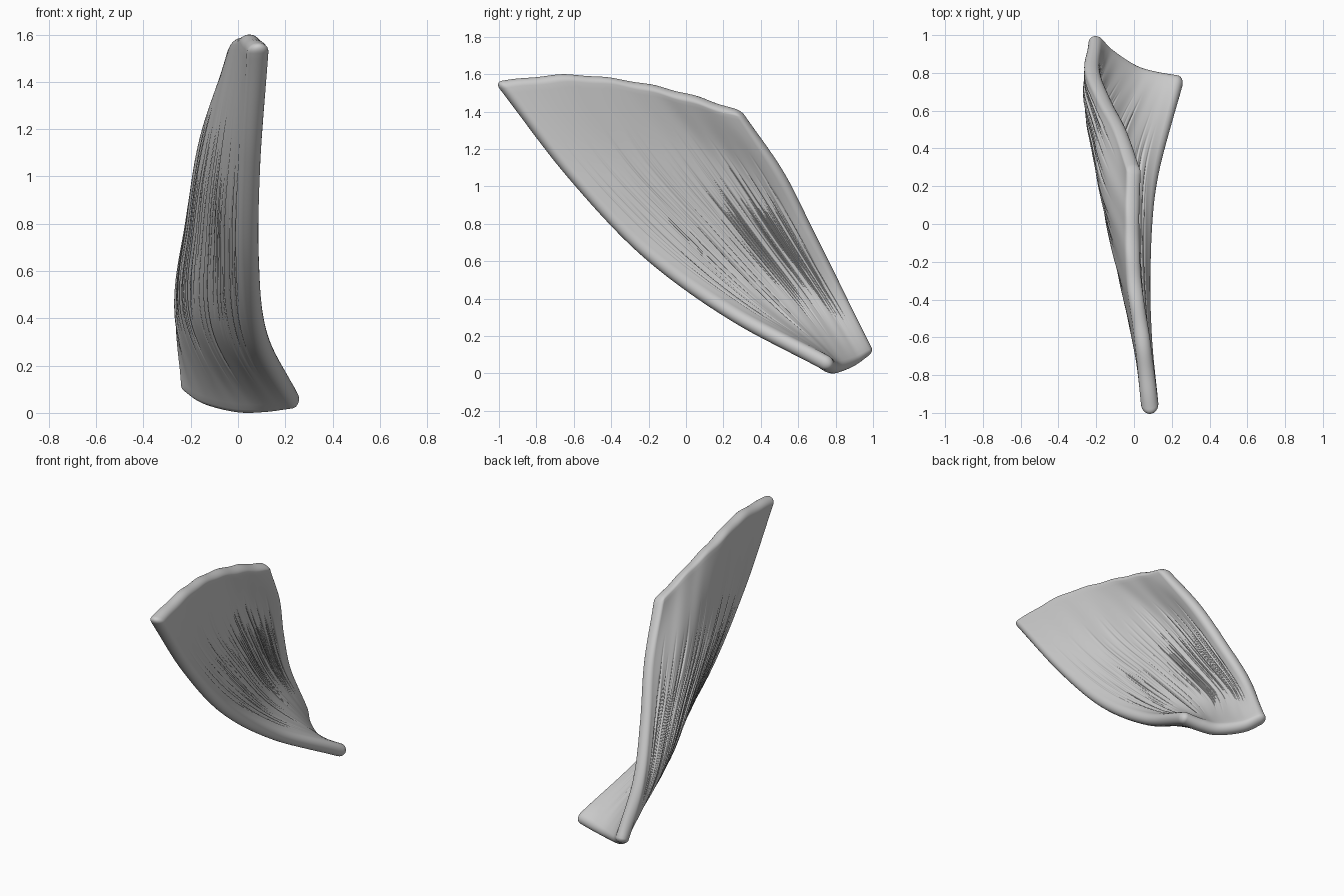
import bpy, bmesh, math, random
from mathutils import Vector

if "Cube" in bpy.data.objects:
    bpy.data.objects.remove(bpy.data.objects["Cube"])

random.seed(4)
R = 0.04           # half thickness of the sheet and radius of its rim
LEN = 1.9          # average fibre length

# Centre surface: rows run from the broad upper edge to the narrow lower end,
# columns from the front edge to the back edge
ROWS = [
    [(.083, -.953, 1.522), (.045, -.62, 1.556), (.0, -.3, 1.53), (-.01, .0, 1.465), (-.003, .28, 1.378)],
    [(.055, -.6, 1.065), (-.03, -.33, 1.12), (-.09, -.05, 1.15), (-.125, .22, 1.14), (-.075, .48, 1.08)],
    [(.047, -.2, .65), (-.07, .02, .74), (-.15, .23, .79), (-.183, .44, .80), (-.16, .645, .76)],
    [(.083, .25, .32), (-.06, .39, .36), (-.17, .53, .41), (-.224, .68, .43), (-.222, .81, .435)],
    [(.22, .742, .055), (.11, .765, .04), (.0, .80, .038), (-.13, .885, .068), (-.203, .957, .112)],
]
GRID = [[Vector(p) for p in row] for row in ROWS]


def spline(pts, t):
    """Catmull-Rom through pts, t from 0 to 1 (slight overshoot allowed)."""
    p = [2 * pts[0] - pts[1]] + pts + [2 * pts[-1] - pts[-2]]
    n = len(pts) - 1
    i = min(max(int(t * n), 0), n - 1)
    f = t * n - i
    a, b, c, d = p[i:i + 4]
    return 0.5 * (2 * b + (c - a) * f + (2 * a - 5 * b + 4 * c - d) * f * f
                  + (3 * b - a - 3 * c + d) * f ** 3)


def surface(u, v):
    return spline([spline(row, v) for row in GRID], u)


def samples(mid, k=6):
    """Pairs (signed rim factor, interior fraction): rounded rims, even middle."""
    rim = [math.cos(i / k * math.pi / 2) for i in range(k)]
    return ([(-a, 0) for a in rim] + [(0, i / mid) for i in range(mid + 1)]
            + [(a, 1) for a in reversed(rim)])


# Thin grooves between fibre bundles: position, start, end, width, depth
grooves = [((k + random.random()) / 56 * .9 + .05, random.uniform(.12, .45), random.uniform(.62, .92),
            random.uniform(.004, .007), random.uniform(.005, .01)) for k in range(56)]


def relief(u, v, side):
    """Height of the fibre bundles, fading out towards the rim."""
    fade = max(0, math.sin(math.pi * u)) * max(0, min(1, 8 * v, 8 * (1 - v)))
    h = .002 * fade * (math.sin(v * 47 + side) + math.sin(v * 29 + 2 * side + u))
    h += .006 * max(0, 1 - 4 * max(u, 0)) * max(0, 1 - 3 * max(v, 0))   # fuller front top corner
    for v0, a, b, w, d in grooves:
        if a < u < b and abs(v - v0) < 3 * w:
            h -= d * math.sin(math.pi * (u - a) / (b - a)) * math.exp(-((v - v0) / w) ** 2)
    return h


# Muscle sheet: two skins that meet in a rounded rim
bm = bmesh.new()
us, vs = samples(60), samples(300)
skins = {1: [], -1: []}
for ru, fu in us:
    rows = {1: [], -1: []}
    for rv, fv in vs:
        a = ru * math.sqrt(1 - rv * rv / 2)      # round the corners
        b = rv * math.sqrt(1 - ru * ru / 2)
        u = fu + R * a / LEN
        v = fv + R * b / (1.26 - .78 * fu)
        e = .004
        n = (surface(u, v + e) - surface(u, v - e)).cross(surface(u + e, v) - surface(u - e, v)).normalized()
        p = surface(u, v)
        p.z += .003 * math.sin(v * 33) * max(0, 1 - 6 * abs(u))   # wavy upper edge
        h = math.sqrt(max(0, 1 - a * a - b * b))
        for side in skins:
            rows[side].append(bm.verts.new(p + n * side * h * (R + relief(u, v, side))))
    for side in skins:
        skins[side].append(rows[side])
for g in skins.values():
    for i in range(len(us) - 1):
        for j in range(len(vs) - 1):
            bm.faces.new((g[i][j], g[i][j + 1], g[i + 1][j + 1], g[i + 1][j]))
bmesh.ops.remove_doubles(bm, verts=bm.verts, dist=1e-5)
bmesh.ops.recalc_face_normals(bm, faces=bm.faces)

# Stand on the ground
low = min(v.co.z for v in bm.verts)
bmesh.ops.translate(bm, verts=bm.verts, vec=(0, 0, -low))
for f in bm.faces:
    f.smooth = True
mesh = bpy.data.meshes.new("muscle_sheet")
bm.to_mesh(mesh)
bm.free()
obj = bpy.data.objects.new("muscle_sheet", mesh)
bpy.context.collection.objects.link(obj)
